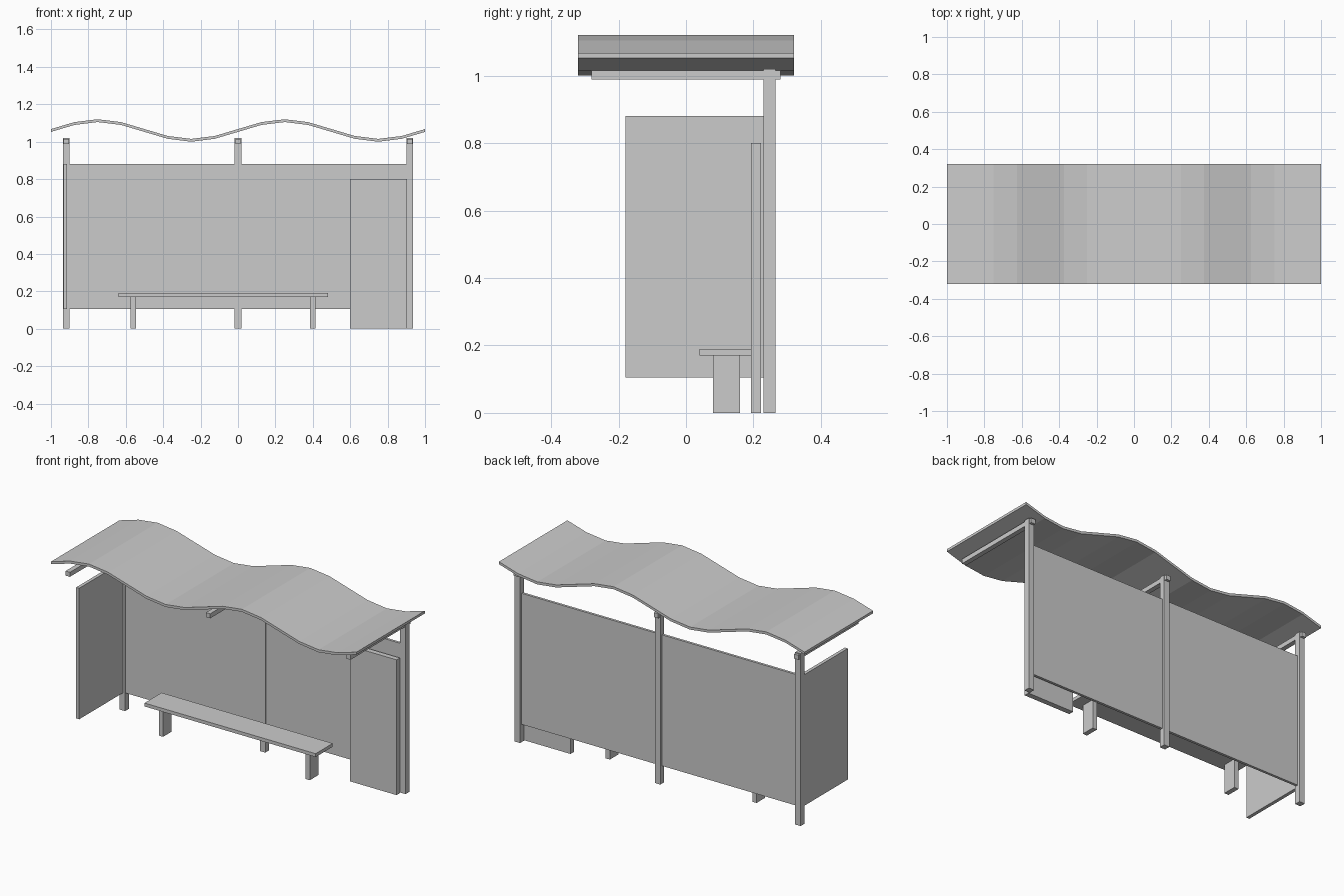
import bpy, bmesh, math
from mathutils import Vector

cube = bpy.data.objects.get("Cube")
if cube:
    bpy.data.objects.remove(cube, do_unlink=True)

# One plain grey finish for everything
grey = bpy.data.materials.new("light_grey")
grey.use_nodes = True
colour = (0.6, 0.6, 0.6, 1)
grey.diffuse_color = colour
grey.node_tree.nodes["Principled BSDF"].inputs["Base Color"].default_value = colour


def finish(name, bm):
    bmesh.ops.recalc_face_normals(bm, faces=bm.faces)
    mesh = bpy.data.meshes.new(name)
    bm.to_mesh(mesh)
    bm.free()
    mesh.materials.append(grey)
    obj = bpy.data.objects.new(name, mesh)
    bpy.context.scene.collection.objects.link(obj)
    return obj


def box(name, low, high):
    """Box between two opposite corners, with its origin at its centre."""
    low, high = Vector(low), Vector(high)
    bm = bmesh.new()
    bmesh.ops.create_cube(bm, size=1)
    bmesh.ops.scale(bm, vec=high - low, verts=bm.verts)
    finish(name, bm).location = (low + high) / 2


def wavy_roof(steps=16, half_depth=0.32, mid=1.06, swing=0.0525, thick=0.015):
    """Two-wave sheet: a closed profile extruded along the depth."""
    xs = [-1 + 2 * i / steps for i in range(steps + 1)]
    wave = [(x, mid + swing * math.sin(math.tau * (x + 1))) for x in xs]
    bm = bmesh.new()
    rows = []
    for y in (-half_depth, half_depth):
        for dz in (-thick / 2, thick / 2):
            rows.append([bm.verts.new((x, y, z + dz)) for x, z in wave])
    ring = [rows[0], rows[1], rows[3], rows[2]]
    for a, b in zip(ring, ring[1:] + ring[:1]):
        for i in range(steps):
            bm.faces.new((a[i], a[i + 1], b[i + 1], b[i]))
    for i in (0, steps):
        bm.faces.new([row[i] for row in ring])
    finish("wavy_roof", bm)


# Roof
wavy_roof()

# Posts, each carrying a cross beam under the roof
for side, x in (("right", -0.918), ("middle", 0), ("left", 0.918)):
    box(side + "_post", (x - 0.0175, 0.23, 0), (x + 0.0175, 0.265, 1.02))
    box(side + "_roof_beam", (x - 0.014, -0.28, 0.988), (x + 0.014, 0.28, 1.015))

# Wall panels
box("back_panel", (-0.92, 0.235, 0.105), (0.91, 0.25, 0.88))
box("side_panel", (-0.933, -0.18, 0.105), (-0.913, 0.232, 0.88))
box("notice_board", (0.6, 0.192, 0), (0.903, 0.223, 0.8))

# Bench
bench_x = -0.08
box("bench_seat", (bench_x - 0.56, 0.04, 0.17), (bench_x + 0.56, 0.2, 0.19))
for side, offset in (("right", -0.48), ("left", 0.48)):
    x = bench_x + offset
    box(side + "_bench_leg", (x - 0.014, 0.08, 0), (x + 0.014, 0.16, 0.17))
